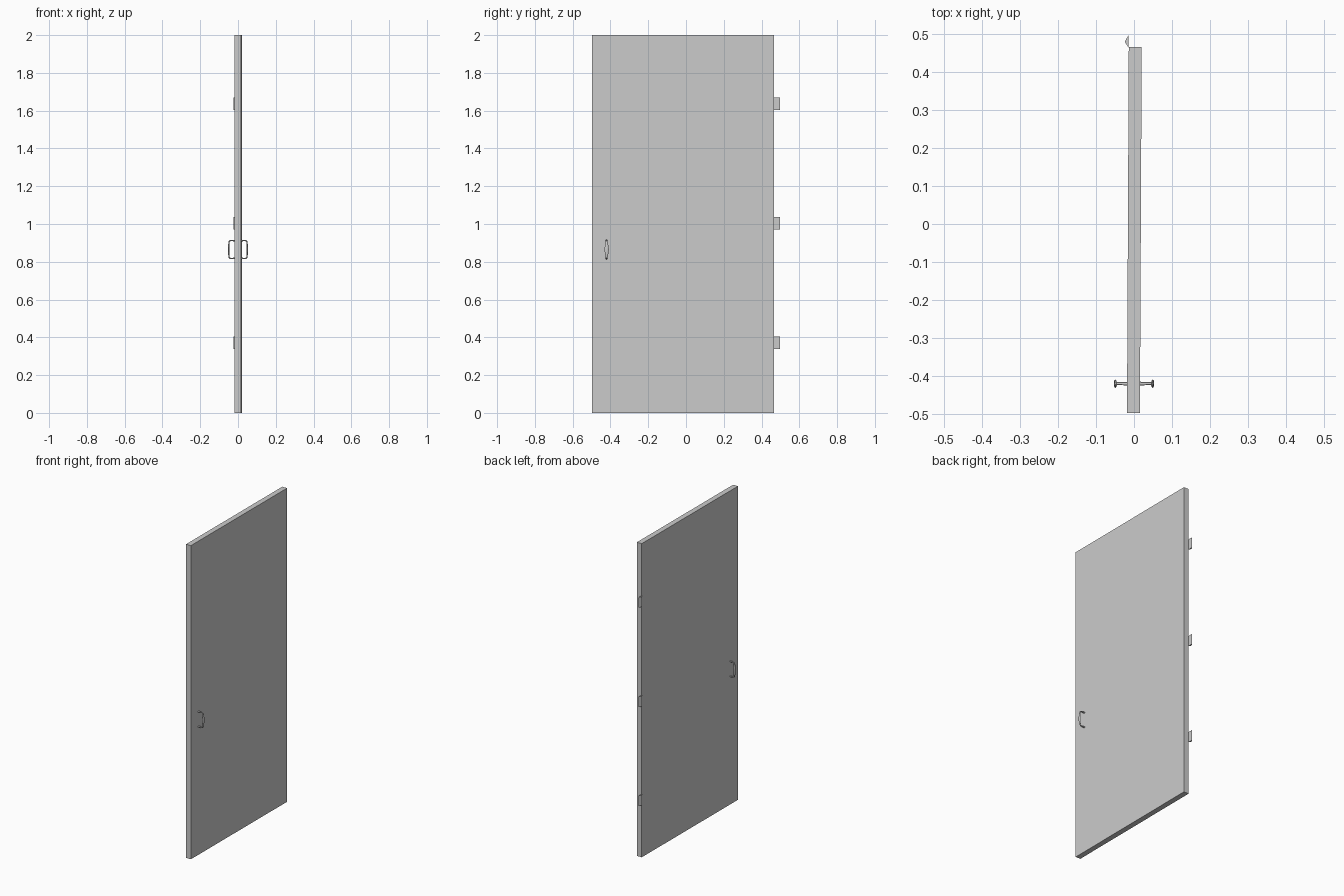
import bpy, bmesh, math
from mathutils import Vector, Matrix

if "Cube" in bpy.data.objects:
    bpy.data.objects.remove(bpy.data.objects["Cube"])

TILT = Matrix.Rotation(-0.0048, 4, 'Z')  # door hangs very slightly ajar


def make_object(name, bm, smooth=False):
    bmesh.ops.recalc_face_normals(bm, faces=bm.faces)
    me = bpy.data.meshes.new(name)
    bm.to_mesh(me)
    bm.free()
    ob = bpy.data.objects.new(name, me)
    bpy.context.collection.objects.link(ob)
    if smooth:
        bpy.ops.object.select_all(action='DESELECT')
        ob.select_set(True)
        bpy.context.view_layer.objects.active = ob
        bpy.ops.object.shade_smooth_by_angle(angle=math.radians(40))
    return ob


def skin_rings(bm, rings):
    # join rings of vertices into a closed tube
    n = len(rings[0])
    for a, b in zip(rings, rings[1:]):
        for i in range(n):
            j = (i + 1) % n
            bm.faces.new((a[i], a[j], b[j], b[i]))
    bm.faces.new(rings[0][::-1])
    bm.faces.new(rings[-1])


# Door leaf
bm = bmesh.new()
bmesh.ops.create_cube(bm, size=1)
bmesh.ops.scale(bm, vec=(0.034, 0.963, 2.0), verts=bm.verts)
bmesh.ops.translate(bm, vec=(0.001, -0.0155, 1.0), verts=bm.verts)
bmesh.ops.transform(bm, matrix=TILT, verts=bm.verts)
make_object("door_panel", bm)

# Hinges: small wedge-shaped knuckles on the edge of the leaf
hinge_profile = [(-0.0145, 0.464), (-0.0145, 0.497), (-0.019, 0.489),
                 (-0.024, 0.479), (-0.021, 0.474)]
for name, z in (("lower", 0.372), ("middle", 1.003), ("upper", 1.637)):
    bm = bmesh.new()
    skin_rings(bm, [[bm.verts.new((x, y, z + s * 0.033)) for x, y in hinge_profile]
                    for s in (-1, 1)])
    make_object(name + "_hinge", bm, smooth=True)


# Pull handles: bowed bar swept along a bracket-shaped path, widest mid-grip
def pull_handle(name, side):
    # offset from door centre, height from grip centre, half width, half depth
    upper = [(0.0150, 0.0475, 0.0060, 0.0055), (0.0190, 0.0475, 0.0045, 0.0040),
             (0.0380, 0.0475, 0.0040, 0.0035), (0.0445, 0.0460, 0.0042, 0.0035),
             (0.0475, 0.0400, 0.0050, 0.0032), (0.0485, 0.0260, 0.0080, 0.0033),
             (0.0490, 0.0120, 0.0105, 0.0038)]
    path = upper + [(0.0492, 0.0, 0.0115, 0.0040)]
    path += [(x, -z, w, d) for x, z, w, d in reversed(upper)]
    pts = [Vector((side * x, -0.42, 0.865 + z)) for x, z, w, d in path]
    bm = bmesh.new()
    rings = []
    last = len(pts) - 1
    for i, (p, (x, z, w, d)) in enumerate(zip(pts, path)):
        t = (pts[min(i + 1, last)] - pts[max(i - 1, 0)]).normalized()
        across = Vector((0, 1, 0))
        out = t.cross(across)
        rings.append([bm.verts.new(p + across * w * math.cos(k * math.pi / 4)
                                   + out * d * math.sin(k * math.pi / 4))
                      for k in range(8)])
    skin_rings(bm, rings)
    make_object(name, bm, smooth=True)


pull_handle("pull_handle_right", 1)
pull_handle("pull_handle_left", -1)
